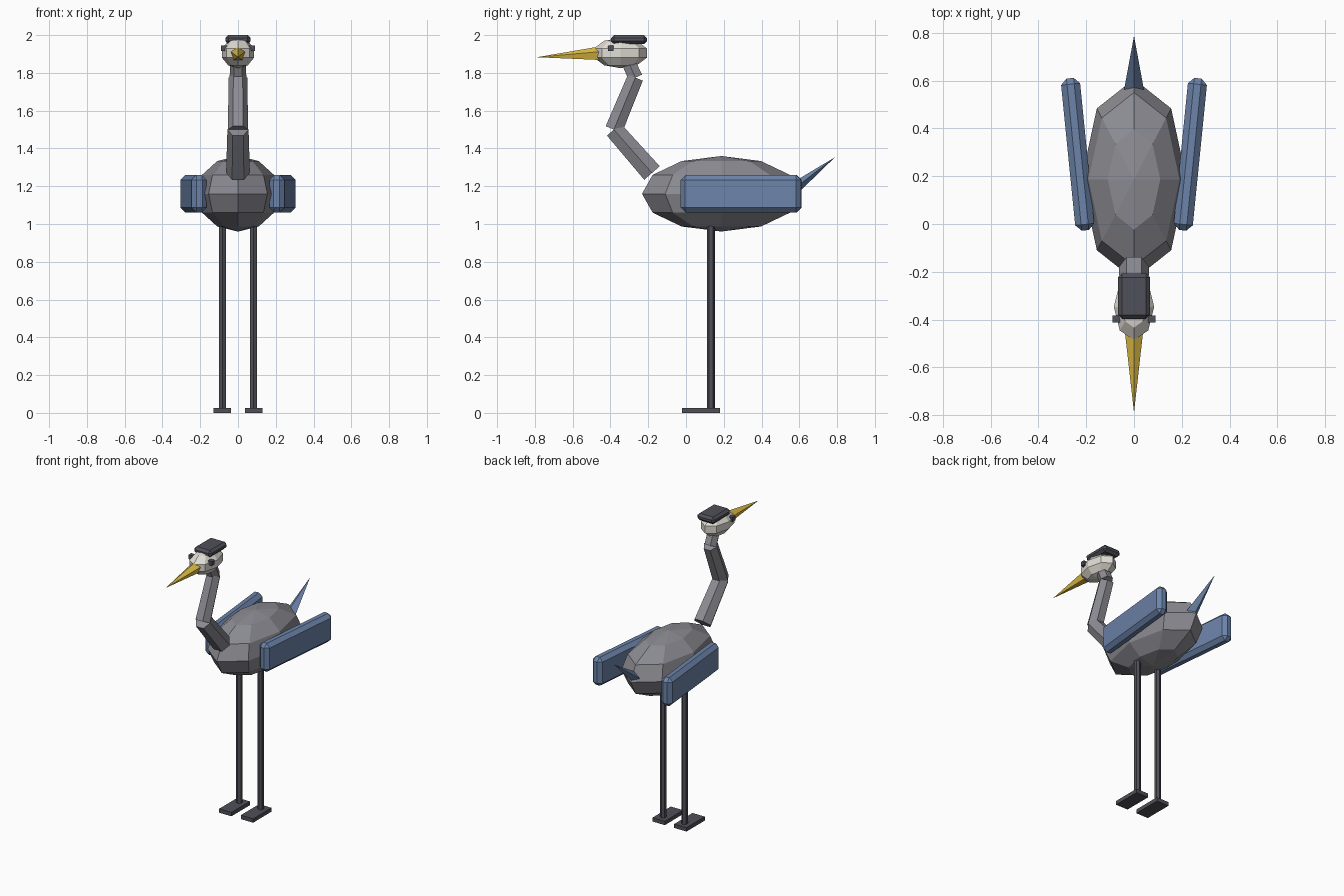
import bpy
from math import cos, sin
from mathutils import Vector

if "Cube" in bpy.data.objects:
    bpy.data.objects.remove(bpy.data.objects["Cube"])


def material(name, r, g, b):
    m = bpy.data.materials.new(name)
    m.diffuse_color = (r, g, b, 1)
    m.use_nodes = True
    m.node_tree.nodes["Principled BSDF"].inputs["Base Color"].default_value = m.diffuse_color
    return m


GREY = material("grey_feather", 0.26, 0.26, 0.29)
BLUE = material("blue_feather", 0.15, 0.23, 0.40)
DARK = material("dark", 0.08, 0.08, 0.10)
WHITE = material("pale_feather", 0.75, 0.72, 0.66)
YELLOW = material("bill_yellow", 0.75, 0.52, 0.06)


def finish(name, mat):
    ob = bpy.context.object
    ob.name = name
    ob.data.materials.append(mat)
    return ob


def ball(name, mat, loc, radii, rings):
    bpy.ops.mesh.primitive_uv_sphere_add(segments=8, ring_count=rings, radius=1, location=loc)
    ob = finish(name, mat)
    ob.scale = radii
    return ob


def box(name, mat, loc, size, bevel=0, turn=0):
    bpy.ops.mesh.primitive_cube_add(size=1, location=loc)
    ob = finish(name, mat)
    ob.scale = size
    bpy.ops.object.transform_apply(location=False, rotation=False, scale=True)
    ob.rotation_euler.z = turn
    if bevel:
        mod = ob.modifiers.new("chamfer", "BEVEL")
        mod.width = bevel
        mod.segments = 1
    return ob


def taper(name, mat, start, end, r1, r2, sides, up):
    a, b = Vector(start), Vector(end)
    bpy.ops.mesh.primitive_cone_add(vertices=sides, radius1=r1, radius2=r2,
                                    depth=(b - a).length, location=(a + b) / 2)
    ob = finish(name, mat)
    ob.rotation_euler = (b - a).to_track_quat('Z', up).to_euler()
    return ob


# Body and head
ball("body", GREY, (0, 0.187, 1.16), (0.22, 0.42, 0.20), 6)
ball("head", WHITE, (0, -0.347, 1.905), (0.089, 0.147, 0.08), 5)
box("crown", DARK, (0, -0.302, 1.976), (0.134, 0.19, 0.048), 0.016)

# Bent neck of three tapering segments
joints = [(0, -0.18, 1.27), (0, -0.382, 1.50), (0, -0.268, 1.775), (0, -0.31, 1.87)]
radii = [0.063, 0.056, 0.049, 0.042]
taper("neck_lower", GREY, joints[0], joints[1], radii[0], radii[1], 6, 'X')
taper("neck_middle", GREY, joints[1], joints[2], 0.054, radii[2], 6, 'X')
taper("neck_upper", GREY, joints[2], joints[3], 0.044, radii[3], 6, 'X')

# Bill and tail
taper("bill", YELLOW, (0, -0.46, 1.90), (0, -0.79, 1.883), 0.039, 0, 5, 'Y')
tail = taper("tail", BLUE, (0, 0.56, 1.178), (0, 0.788, 1.353), 0.042, 0, 4, 'Y')
tail.scale.y = 0.8

# Paired parts
for side, s in (("left", -1), ("right", 1)):
    box(side + "_wing", BLUE, (s * 0.236, 0.292, 1.16), (0.08, 0.64, 0.197), 0.025, -s * 0.1)
    box(side + "_eye", DARK, (s * 0.074, -0.398, 1.93), (0.03, 0.03, 0.03))
    taper(side + "_leg", DARK, (s * 0.082, 0.132, 0.015), (s * 0.082, 0.132, 1.03), 0.021, 0.021, 6, 'Y')
    box(side + "_foot", DARK, (s * 0.083, 0.08, 0.0135), (0.094, 0.20, 0.027))
